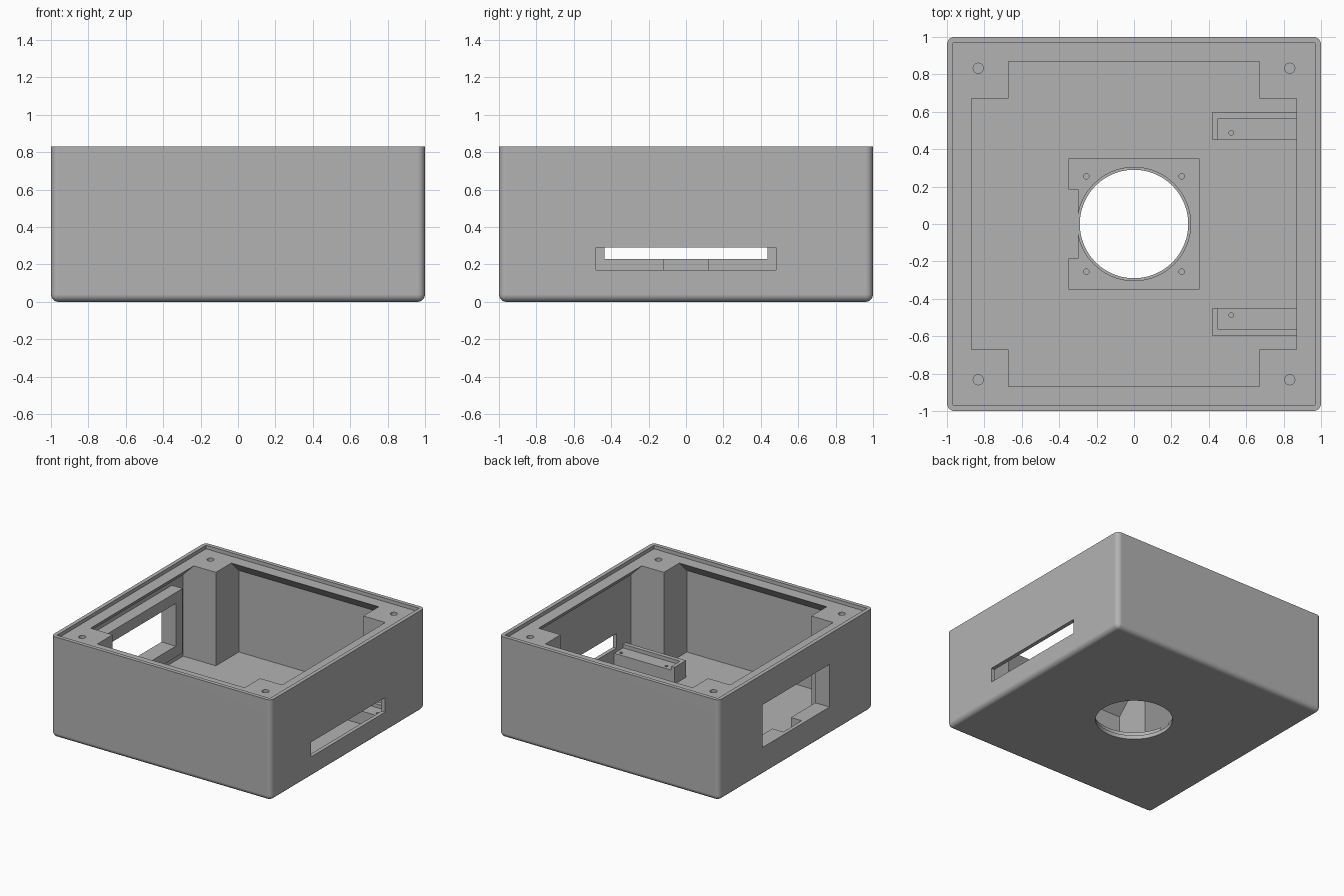
import bpy, bmesh, math
from mathutils import Matrix, Vector

if "Cube" in bpy.data.objects:
    bpy.data.objects.remove(bpy.data.objects["Cube"], do_unlink=True)

grey = bpy.data.materials.new("plain grey")
grey.use_nodes = True
grey.diffuse_color = (0.45, 0.45, 0.45, 1)
grey.node_tree.nodes["Principled BSDF"].inputs["Base Color"].default_value = grey.diffuse_color

HEIGHT, WALL, FLOOR, RIM = 0.83, 0.968, 0.032, 0.87
LEDGE = 0.8      # height of the lid ledge
POST = 0.67      # inner corner of each screw post


def make(name, bm):
    bmesh.ops.recalc_face_normals(bm, faces=bm.faces)
    mesh = bpy.data.meshes.new(name)
    bm.to_mesh(mesh)
    bm.free()
    mesh.materials.append(grey)
    obj = bpy.data.objects.new(name, mesh)
    bpy.context.collection.objects.link(obj)
    return obj


def box(name, x, y, z, bevel=0):
    bm = bmesh.new()
    lo, hi = Vector((x[0], y[0], z[0])), Vector((x[1], y[1], z[1]))
    bmesh.ops.create_cube(bm, size=1, matrix=Matrix.Translation((lo + hi) / 2)
                          @ Matrix.Diagonal((*(hi - lo), 1)))
    if bevel:
        edges = [e for e in bm.edges if min(v.co.z for v in e.verts) < z[1] - 0.01]
        bmesh.ops.bevel(bm, geom=edges, offset=bevel, segments=5, profile=0.5, affect='EDGES')
    return make(name, bm)


def cylinder(name, x, y, r, z, sides=24):
    bm = bmesh.new()
    bmesh.ops.create_cone(bm, cap_ends=True, segments=sides, radius1=r, radius2=r,
                          depth=z[1] - z[0], matrix=Matrix.Translation((x, y, sum(z) / 2)))
    return make(name, bm)


def cavity_bar(turn):
    # Straight walls that slope inward under the rim
    half = [(WALL, FLOOR), (WALL, LEDGE - WALL + RIM), (RIM, LEDGE), (RIM, HEIGHT + 0.1)]
    outline = half + [(-x, z) for x, z in reversed(half)]
    bm = bmesh.new()
    face = bm.faces.new([bm.verts.new((x, -POST, z)) for x, z in outline])
    ext = bmesh.ops.extrude_face_region(bm, geom=[face])["geom"]
    bmesh.ops.translate(bm, vec=(0, 2 * POST, 0),
                        verts=[g for g in ext if isinstance(g, bmesh.types.BMVert)])
    bm.transform(Matrix.Rotation(turn, 4, 'Z'))
    return make("cavity_cutter", bm)


def cut(target, *cutters):
    bpy.context.view_layer.objects.active = target
    for cutter in cutters:
        mod = target.modifiers.new("cut", 'BOOLEAN')
        mod.operation, mod.solver, mod.object = 'DIFFERENCE', 'EXACT', cutter
        bpy.ops.object.modifier_apply(modifier=mod.name)
        bpy.data.objects.remove(cutter, do_unlink=True)


# Case: rounded shell, lid recess and hollow with four corner posts
case = box("case", (-1, 1), (-1, 1), (0, HEIGHT), bevel=0.04)
cut(case, box("lid_recess", (-WALL, WALL), (-WALL, WALL), (LEDGE, 1)),
    cavity_bar(0), cavity_bar(math.pi / 2))
cut(case, *[cylinder("screw_hole", sx * 0.833, sy * 0.833, 0.027, (0.5, 1))
            for sx in (-1, 1) for sy in (-1, 1)])

# Openings: vent in the floor, card slot and socket window in the sides
cut(case, cylinder("vent", 0, 0, 0.29, (-0.1, 0.3), 64),
    box("slot", (0.9, 1.1), (-0.48, 0.48), (0.17, 0.29)),
    box("window", (-1.1, -0.9), (-0.435, 0.435), (0.23, 0.58)))

# Thick frame behind the window, notched at its lower edge
frame = box("window_frame", (-WALL, -RIM), (-0.525, 0.525), (0.14, 0.67))
cut(frame, box("opening", (-1.1, -0.5), (-0.435, 0.435), (0.23, 0.58)),
    box("notch", (-1.1, -0.5), (-0.12, 0.12), (0.1, 0.3)))

# Fan plate round the vent
plate = box("fan_plate", (-0.35, 0.35), (-0.35, 0.35), (FLOOR, 0.065))
cut(plate, cylinder("vent", 0, 0, 0.303, (0, 0.3), 64),
    box("cable_notch", (-0.4, -0.3), (-0.185, 0.185), (0, 0.3)))
cut(plate, *[cylinder("fan_hole", sx * 0.255, sy * 0.255, 0.015, (0.04, 0.3), 12)
             for sx in (-1, 1) for sy in (-1, 1)])

# Pair of board supports with a raised edge
supports = []
for side, label in ((1, "back"), (-1, "front")):
    def span(a, b):
        return tuple(sorted((side * a, side * b)))
    support = box(label + "_board_support", (0.42, WALL), span(0.45, 0.6), (FLOOR, 0.17))
    cut(support, box("seat", (0.45, 1.1), span(0.4, 0.565), (0.14, 0.3)))
    cut(support, *[cylinder("board_hole", x, side * 0.488, 0.013, (0.06, 0.3), 12)
                   for x in (0.52, 0.93)])
    supports.append(support)

# Smooth the rounded edges and keep the rest crisp
for obj in [case, frame, plate, *supports]:
    bpy.ops.object.select_all(action='DESELECT')
    obj.select_set(True)
    bpy.context.view_layer.objects.active = obj
    bpy.ops.object.shade_smooth_by_angle(angle=math.radians(30))
    weighted = obj.modifiers.new("weighted", 'WEIGHTED_NORMAL')
    weighted.keep_sharp = True
